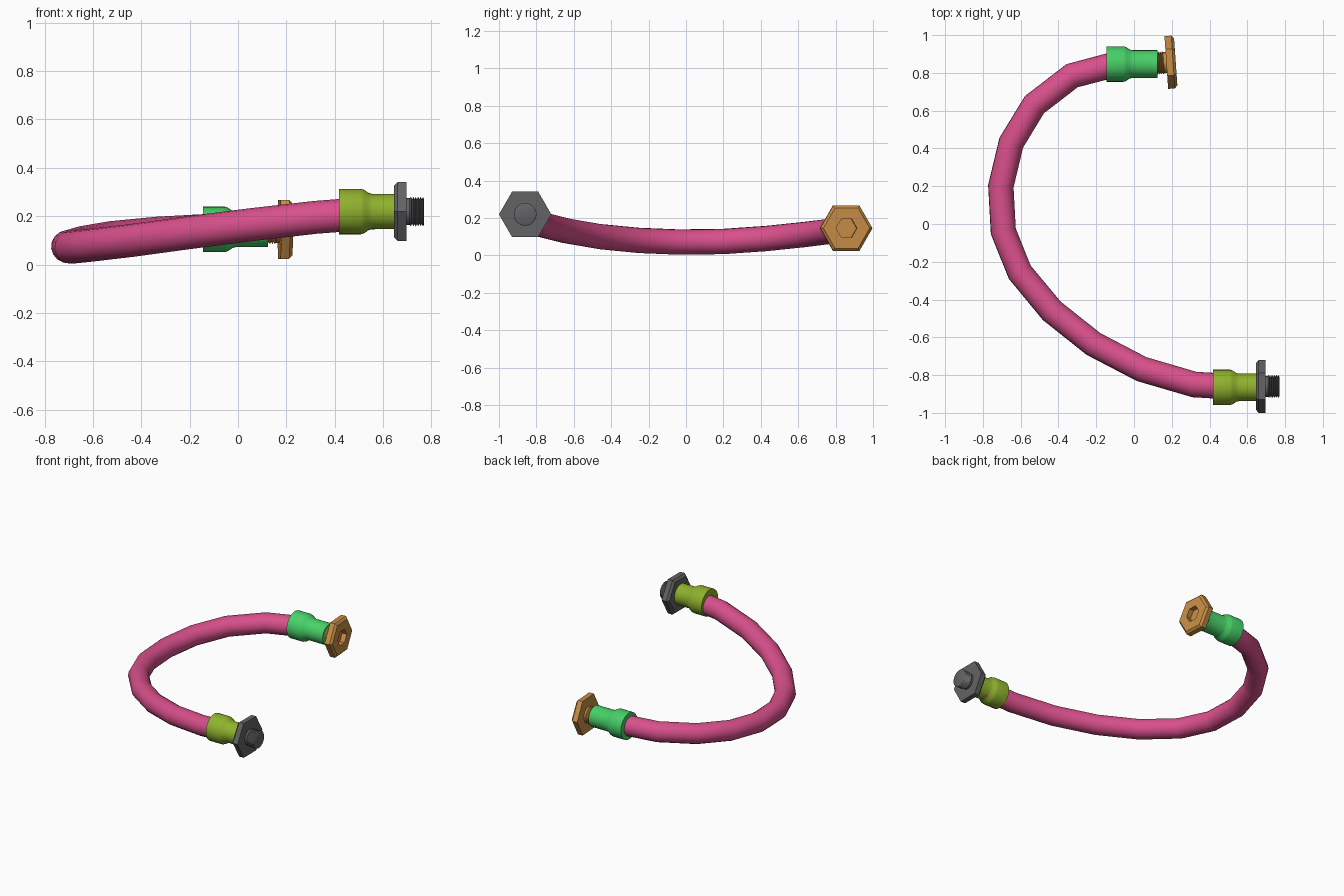
import bpy
import bmesh
from math import cos, sin, pi, radians
from mathutils import Matrix

cube = bpy.data.objects.get("Cube")
if cube:
    bpy.data.objects.remove(cube)


def material(name, rgb):
    mat = bpy.data.materials.new(name)
    mat.use_nodes = True
    mat.diffuse_color = (*rgb, 1)
    mat.node_tree.nodes["Principled BSDF"].inputs["Base Color"].default_value = (*rgb, 1)
    return mat


PINK = material("hose pink", (0.69, 0.08, 0.26))
GREEN = material("fitting green", (0.065, 0.64, 0.14))
OLIVE = material("fitting olive", (0.28, 0.45, 0.027))
GREY = material("bolt grey", (0.125, 0.125, 0.13))
BRASS = material("bolt brass", (0.58, 0.27, 0.06))


def smooth(obj, angle=35):
    bpy.ops.object.select_all(action='DESELECT')
    obj.select_set(True)
    bpy.context.view_layer.objects.active = obj
    bpy.ops.object.shade_smooth_by_angle(angle=radians(angle))


def lathe(name, profile, sides, mat, location, turn=0):
    """Revolve (x, radius) pairs about the x axis; zero radius closes an end."""
    bm = bmesh.new()
    rings = []
    for x, r in profile:
        count = sides if r > 0 else 1
        rings.append([bm.verts.new((x, r * cos(2 * pi * i / sides), r * sin(2 * pi * i / sides)))
                      for i in range(count)])
    for a, b in zip(rings, rings[1:]):
        for i in range(sides):
            j = (i + 1) % sides
            corners = [a[i % len(a)], a[j % len(a)], b[j % len(b)], b[i % len(b)]]
            bm.faces.new(list(dict.fromkeys(corners)))
    bmesh.ops.recalc_face_normals(bm, faces=bm.faces[:])
    mesh = bpy.data.meshes.new(name)
    bm.to_mesh(mesh)
    bm.free()
    mesh.materials.append(mat)
    obj = bpy.data.objects.new(name, mesh)
    obj.matrix_world = Matrix.Translation(location) @ Matrix.Rotation(radians(turn), 4, 'Z')
    bpy.context.collection.objects.link(obj)
    smooth(obj)
    return obj


# Flexible hose, bent through a lopsided arc
path = [(0.58, -0.865, 0.215), (0.32, -0.85, 0.195), (0.04, -0.768, 0.163),
        (-0.215, -0.635, 0.13), (-0.435, -0.46, 0.1), (-0.605, -0.255, 0.08),
        (-0.692, -0.038, 0.071), (-0.705, 0.2, 0.074), (-0.65, 0.43, 0.09),
        (-0.527, 0.632, 0.111), (-0.328, 0.785, 0.13), (-0.09, 0.848, 0.143),
        (0.08, 0.85, 0.145)]
curve = bpy.data.curves.new("hose", 'CURVE')
curve.dimensions = '3D'
curve.bevel_depth = 0.068
curve.bevel_resolution = 6
curve.use_fill_caps = True
spline = curve.splines.new('POLY')
spline.points.add(len(path) - 1)
for point, co in zip(spline.points, path):
    point.co = (*co, 1)
curve.materials.append(PINK)
hose = bpy.data.objects.new("hose", curve)
bpy.context.collection.objects.link(hose)
bpy.ops.object.select_all(action='DESELECT')
hose.select_set(True)
bpy.context.view_layer.objects.active = hose
bpy.ops.object.convert(target='MESH')
smooth(bpy.context.view_layer.objects.active)


def fitting(name, length, mat, location):
    """Wide collar stepping down to a narrow sleeve."""
    wide, narrow = 0.094, 0.073
    profile = [(0, 0), (0, wide), (0.09, wide), (0.103, 0.09), (0.122, 0.077),
               (0.137, narrow), (length, narrow), (length, 0)]
    lathe(name, profile, 32, mat, location)


def bolt(name, mat, location, turn):
    """Chamfered hex head with a hex socket, and a ridged shank behind it."""
    head = [(0, 0), (0, 0.14), (0.036, 0.14), (0.05, 0.124), (0.05, 0.056),
            (0.015, 0.056), (0.015, 0)]
    lathe(name + "_head", head, 6, mat, location, turn)
    pitch, ridges = 0.01, 6
    thread = [(0.005, 0), (0.005, 0.056), (-0.014, 0.056)]
    for i in range(ridges):
        x = -0.014 - i * pitch
        thread += [(x - pitch * 0.5, 0.061), (x - pitch, 0.051)]
    thread.append((thread[-1][0], 0))
    lathe(name + "_thread", thread, 24, mat, location, turn)


# Front end of the hose
fitting("front_fitting", 0.23, OLIVE, (0.418, -0.865, 0.219))
bolt("front_bolt", GREY, (0.696, -0.86, 0.219), 180)

# Back end of the hose
fitting("back_fitting", 0.27, GREEN, (-0.145, 0.847, 0.145))
bolt("back_bolt", BRASS, (0.171, 0.855, 0.145), 4)
